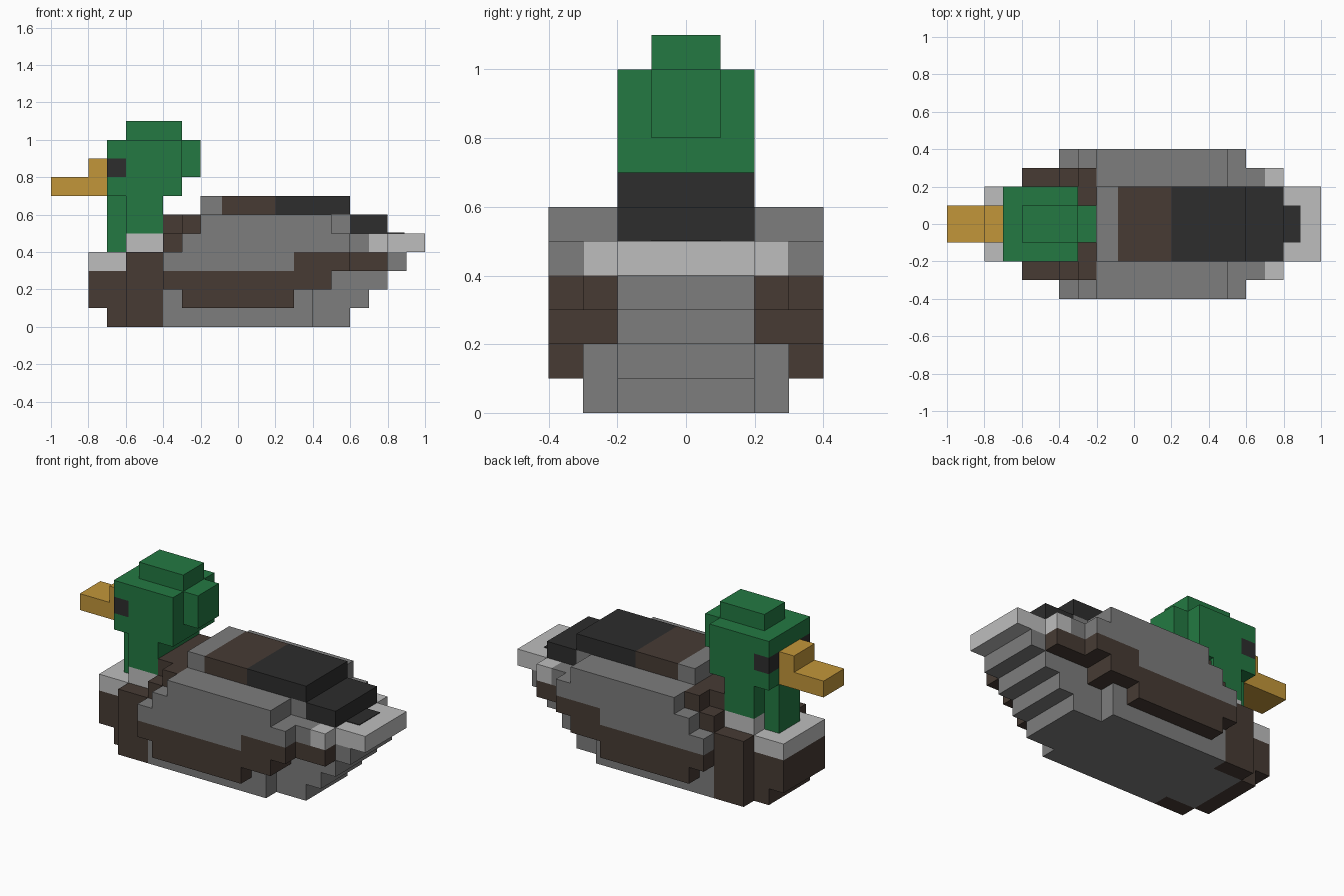
import bpy, bmesh

if "Cube" in bpy.data.objects:
    bpy.data.objects.remove(bpy.data.objects["Cube"], do_unlink=True)


def srgb(*c):
    return [((v / 255 + 0.055) / 1.055) ** 2.4 for v in c] + [1.0]


COLORS = {
    "green": srgb(35, 121, 66), "grey": srgb(125, 125, 125),
    "pale": srgb(190, 190, 190), "brown": srgb(71, 59, 52),
    "black": srgb(45, 45, 45), "yellow": srgb(194, 150, 58),
}
MATS = {}
for name, col in COLORS.items():
    m = bpy.data.materials.new(name)
    m.use_nodes = True
    m.diffuse_color = col
    bsdf = m.node_tree.nodes["Principled BSDF"]
    bsdf.inputs["Base Color"].default_value = col
    bsdf.inputs["Roughness"].default_value = 0.9
    MATS[name] = m


def part(name, boxes):
    """Blocks (colour, x0, x1, y0, y1, z0, z1) in tenths, symmetric across y = 0."""
    bm = bmesh.new()
    mesh = bpy.data.meshes.new(name)
    slots = []
    for color, x0, x1, y0, y1, z0, z1 in boxes:
        if color not in slots:
            slots.append(color)
            mesh.materials.append(MATS[color])
        spans = [(-y1, y1)] if y0 == 0 else [(y0, y1), (-y1, -y0)]
        for a, b in spans:
            verts = bmesh.ops.create_cube(bm, size=1)["verts"]
            for v in verts:
                v.co.x = (x0 if v.co.x < 0 else x1) / 10
                v.co.y = (a if v.co.y < 0 else b) / 10
                v.co.z = (z0 if v.co.z < 0 else z1) / 10
            for f in {f for v in verts for f in v.link_faces}:
                f.material_index = slots.index(color)
    bm.to_mesh(mesh)
    bm.free()
    obj = bpy.data.objects.new(name, mesh)
    bpy.context.collection.objects.link(obj)
    return obj


# Head with stepped crown, back bump and cheeks around the eyes
part("head", [
    ("green", -7, -3, 0, 2, 7, 8),
    ("green", -7, -3, 0, 2, 9, 10),
    ("green", -6, -3, 0, 2, 8, 9),
    ("green", -7, -6, 0, 1, 8, 9),
    ("green", -6, -3, 0, 1, 10, 11),
    ("green", -3, -2, 0, 1, 8, 10),
])
part("eyes", [("black", -7, -6, 1, 2, 8, 9)])
part("beak", [("yellow", -8, -7, 0, 1, 7, 9), ("yellow", -10, -8, 0, 1, 7, 8)])
part("neck", [("green", -6, -4, 0, 2, 5, 7), ("green", -7, -6, 0, 1, 4, 7)])

# Breast with pale collar
part("breast", [
    ("brown", -7, -6, 0, 2, 0, 1),
    ("brown", -8, -6, 0, 2, 1, 3),
    ("brown", -6, -4, 2, 3, 0, 4),
])
part("collar", [("pale", -8, -6, 0, 2, 3, 4), ("pale", -6, -4, 0, 2, 4, 5)])
part("shoulders", [
    ("brown", -4, -2, 0, 2, 5, 6),
    ("brown", -4, -3, 0, 3, 4, 5),
    ("brown", -3, -2, 2, 3, 5, 6),
])

# Central body, stepping outwards to the rear
part("body", [
    ("grey", -6, 6, 0, 2, 0, 1),
    ("grey", -6, 7, 0, 2, 1, 2),
    ("grey", -6, 8, 0, 2, 2, 3),
    ("grey", -6, 9, 0, 2, 3, 4),
    ("grey", -3, 7, 0, 2, 4, 5),
    ("grey", -2, 6, 0, 2, 5, 6),
])

# Side layers under the wings
part("flanks", [
    ("grey", -4, 4, 2, 3, 0, 2),
    ("brown", -4, 5, 2, 3, 2, 3),
    ("grey", -4, 3, 2, 3, 3, 4),
    ("brown", 3, 8, 2, 3, 3, 4),
    ("grey", -3, 7, 2, 3, 4, 5),
    ("grey", -2, 5, 2, 3, 5, 6),
])

# Wings, grey above and brown along the lower edge
part("wings", [
    ("brown", -3, 3, 3, 4, 1, 2),
    ("brown", -4, 5, 3, 4, 2, 3),
    ("grey", -4, 3, 3, 4, 3, 4),
    ("brown", 3, 6, 3, 4, 3, 4),
    ("grey", -3, 6, 3, 4, 4, 5),
    ("grey", -2, 5, 3, 4, 5, 6),
])

# Back with colour bands, and rump
part("back", [
    ("grey", -2, -0.85, 0, 2, 6, 7),
    ("brown", -0.85, 2, 0, 2, 6, 7),
    ("black", 2, 6, 0, 2, 6, 7),
])
part("rump", [("black", 6, 8, 0, 2, 5, 6), ("black", 8, 8.9, 0, 1, 5, 5.04)])
part("tail", [("pale", 7, 10, 0, 2, 4, 5), ("pale", 7, 8, 2, 3, 4, 5)])
